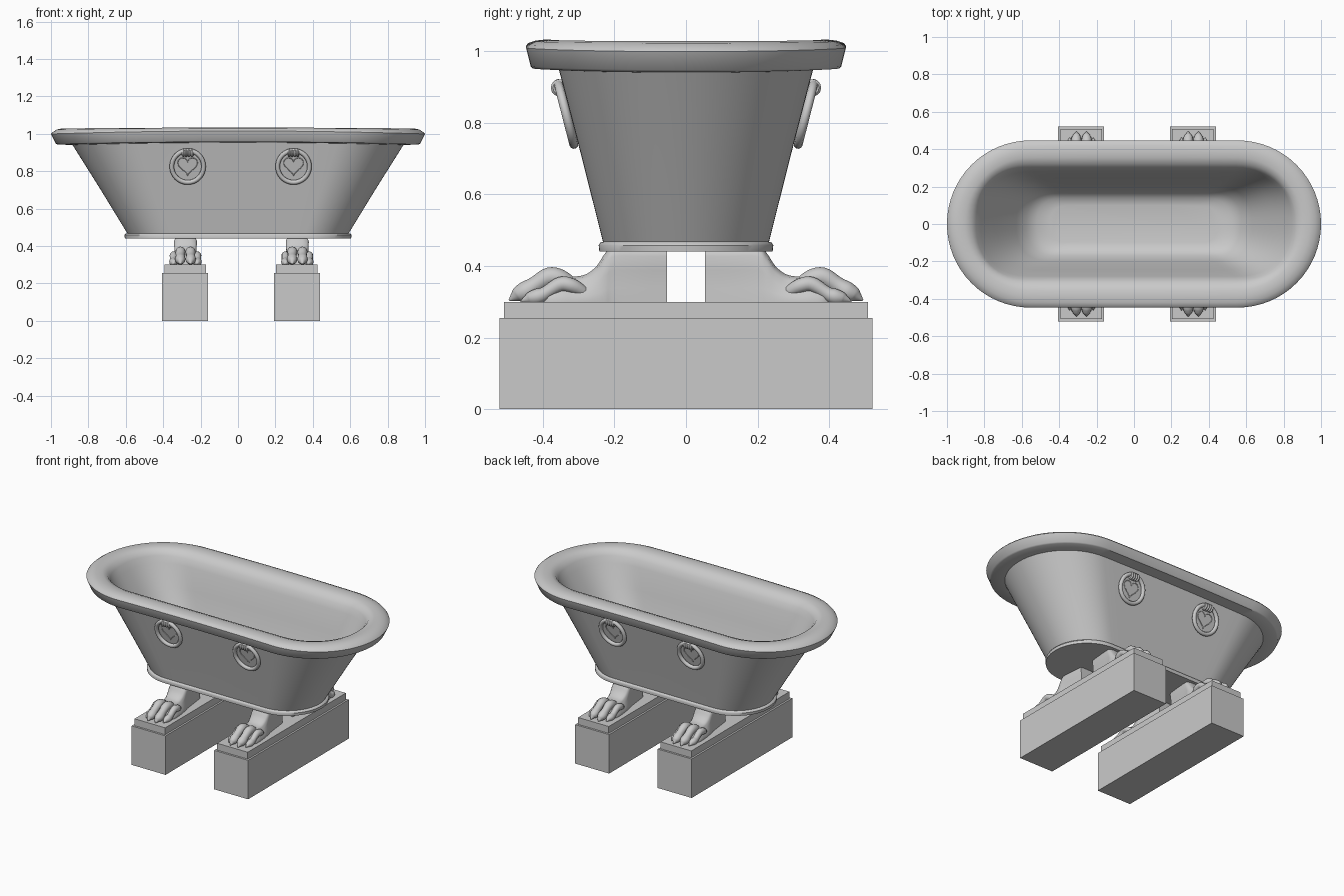
import bpy, bmesh, math
from mathutils import Vector

cube = bpy.data.objects.get("Cube")
if cube:
    bpy.data.objects.remove(cube)

stone = bpy.data.materials.new("grey stone")
stone.use_nodes = True
stone.diffuse_color = (0.59, 0.59, 0.59, 1)
stone.node_tree.nodes["Principled BSDF"].inputs["Base Color"].default_value = (0.59, 0.59, 0.59, 1)


def finish(name, bm, angle=35):
    """Turn a bmesh into a smooth-shaded stone object with sharp edges kept."""
    bmesh.ops.recalc_face_normals(bm, faces=bm.faces)
    mesh = bpy.data.meshes.new(name)
    bm.to_mesh(mesh)
    bm.free()
    mesh.materials.append(stone)
    for p in mesh.polygons:
        p.use_smooth = True
    mesh.set_sharp_from_angle(angle=math.radians(angle))
    obj = bpy.data.objects.new(name, mesh)
    bpy.context.collection.objects.link(obj)
    return obj


def loft(bm, sections, capped=True, cyclic=False):
    """Bridge equal-length closed sections with quads."""
    rows = [[bm.verts.new(p) for p in s] for s in sections]
    pairs = list(zip(rows, rows[1:]))
    if cyclic:
        pairs.append((rows[-1], rows[0]))
    for a, b in pairs:
        for i in range(len(a)):
            j = (i + 1) % len(a)
            bm.faces.new((a[i], a[j], b[j], b[i]))
    if capped and not cyclic:
        bm.faces.new(rows[0])
        bm.faces.new(rows[-1])


def smooth_path(keys, steps=5):
    """Catmull-Rom through tuples of any size."""
    out = []
    for i in range(len(keys) - 1):
        p0, p1 = keys[max(i - 1, 0)], keys[i]
        p2, p3 = keys[i + 1], keys[min(i + 2, len(keys) - 1)]
        for k in range(steps):
            t = k / steps
            out.append(tuple(
                b + t / 2 * (c - a + t * (2 * a - 5 * b + 4 * c - d + t * (3 * (b - c) + d - a)))
                for a, b, c, d in zip(p0, p1, p2, p3)))
    return out + [keys[-1]]


def tube(bm, path, sides=12, cyclic=False, side_axis=Vector((1, 0, 0))):
    """Round tube along (x, y, z, radius) points."""
    pts = [Vector(p[:3]) for p in path]
    n = len(pts)
    rings = []
    for i, p in enumerate(path):
        a = pts[i - 1] if cyclic or i else pts[0]
        b = pts[(i + 1) % n] if cyclic else pts[min(i + 1, n - 1)]
        d = (b - a).normalized()
        v = d.cross(side_axis).normalized()
        u = v.cross(d)
        rings.append([pts[i] + p[3] * (math.cos(t) * u + math.sin(t) * v)
                      for t in (2 * math.pi * k / sides for k in range(sides))])
    loft(bm, rings, cyclic=cyclic)


def stadium(a, b, z, droop=0.0, power=1.0, arc=32, straight=12):
    """Oblong outline with round ends; the ends may droop, and a low power squares them."""
    flat = a - b
    pts = []
    for s in (1, -1):
        for k in range(arc + 1):
            t = -math.pi / 2 + math.pi * k / arc
            c, d = max(0, math.cos(t)) ** power, math.copysign(abs(math.sin(t)) ** power, t)
            pts.append((s * (flat + b * c), s * b * d))
        for k in range(1, straight):
            pts.append((s * flat * (1 - 2 * k / straight), s * b))
    return [(x, y, z - droop * x * x) for x, y in pts]


# Tub: underside, foot band, flared wall, rolled rim and hollow basin
D = 0.016
tub_profile = [
    (0.595, 0.235, 0.44), (0.605, 0.242, 0.44), (0.607, 0.244, 0.458),
    (0.602, 0.24, 0.465), (0.592, 0.232, 0.468), (0.74, 0.293, 0.71),
    (0.885, 0.355, 0.953, D), (0.965, 0.428, 0.957, D), (0.975, 0.434, 0.963, D),
    (1.0, 0.447, 1.015, D), (0.993, 0.441, 1.023, D), (0.97, 0.42, 1.03, D / 2),
    (0.94, 0.392, 1.033, D / 3), (0.905, 0.355, 1.031, D / 4), (0.87, 0.322, 1.018, 0, 0.95),
    (0.845, 0.297, 0.99, 0, 0.88), (0.82, 0.28, 0.95, 0, 0.82), (0.735, 0.245, 0.82, 0, 0.8),
    (0.63, 0.2, 0.66, 0, 0.8), (0.575, 0.17, 0.59, 0, 0.8), (0.52, 0.14, 0.558, 0, 0.8),
    (0.45, 0.1, 0.547, 0, 0.8),
]
bm = bmesh.new()
loft(bm, [stadium(*p) for p in tub_profile])
finish("tub", bm, 40)


def box(name, x, hx, hy, z0, z1):
    bm = bmesh.new()
    loft(bm, [[(x + i * hx, j * hy, z) for i, j in ((-1, -1), (1, -1), (1, 1), (-1, 1))]
              for z in (z0, z1)])
    finish(name, bm)


def leg(name, x, s):
    """Deep leg slab that sweeps down into the back of the paw."""
    # distance out, top height, half width at the base, half width at the top
    keys = [(0.053, 0.46, 0.042, 0.05), (0.12, 0.46, 0.05, 0.058), (0.2, 0.46, 0.06, 0.064),
            (0.225, 0.437, 0.066, 0.064), (0.25, 0.4, 0.071, 0.06), (0.28, 0.377, 0.076, 0.056),
            (0.315, 0.371, 0.08, 0.056), (0.35, 0.377, 0.082, 0.055), (0.385, 0.365, 0.078, 0.05),
            (0.415, 0.33, 0.06, 0.04)]
    shape = [(-1, 0, 0), (-1, 0, 0.25), (-0.9, 0.5, 0.55), (-0.95, 1, 0.8), (-0.8, 1, 0.93),
             (-0.4, 1, 1)]
    shape += [(-u, m, h) for u, m, h in reversed(shape)]
    sections = []
    for d, top, base_w, top_w in smooth_path(keys):
        sections.append([(x + u * (base_w + m * (top_w - base_w)), s * d, 0.298 + h * (top - 0.298))
                         for u, m, h in shape])
    bm = bmesh.new()
    loft(bm, sections)
    finish(name, bm, 50)


def toes(name, x, s):
    """Four knuckled toes, each ending in a claw."""
    bm = bmesh.new()
    for side in (-1, 1):
        for off, back, drop, size in ((0.027, 0, 0, 1.08), (0.063, 0.033, 0.02, 0.85)):
            keys = [(off * 0.8, 0.315, 0.345, 0.018), (off, 0.35, 0.364, 0.024),
                    (off, 0.383, 0.369, 0.025), (off * 1.03, 0.42, 0.348, 0.022),
                    (off * 1.03, 0.447, 0.33, 0.026), (off, 0.468, 0.321, 0.021),
                    (off, 0.478, 0.315, 0.014), (off, 0.494, 0.304, 0.002)]
            tube(bm, [(x + side * px, s * (d - back), z - drop * min(1, (z - 0.3) / 0.04), r * size)
                      for px, d, z, r in smooth_path(keys, 4)])
    finish(name, bm, 60)


def wall_point(x, s, z, lift):
    """Point on the sloping long wall, lifted outward."""
    return (x, s * (0.232 + (z - 0.468) * 0.255 + lift), z)


def handle(label, x, s):
    # Hanging ring
    bm = bmesh.new()
    ring = []
    for k in range(48):
        t = 2 * math.pi * k / 48
        ring.append(wall_point(x + 0.085 * math.cos(t), s, 0.825 + 0.085 * math.sin(t), 0.012) + (0.0125,))
    tube(bm, ring, 10, True, Vector((0, -s, 0.255)).normalized())
    finish(label + "_ring", bm, 60)
    # Ribbed spool holding the ring, with its stem into the wall
    bm = bmesh.new()
    cx, cy, cz = wall_point(x, s, 0.898, 0.012)
    spool = [(cx - 0.03 + 0.06 * k / 32, cy, cz, 0.021 - 0.003 * math.cos(k * math.pi / 4))
             for k in range(33)]
    tube(bm, spool, 14, side_axis=Vector((0, 1, 0)))
    tube(bm, [(cx, cy - s * 0.04, cz, 0.018), (cx, cy, cz, 0.018)], 12)
    finish(label + "_spool", bm, 50)
    # Heart-shaped relief line on the wall inside the ring
    bm = bmesh.new()
    heart = []
    for k in range(40):
        t = 2 * math.pi * k / 40
        hx = 0.0033 * 16 * math.sin(t) ** 3
        hz = 0.0033 * (13 * math.cos(t) - 5 * math.cos(2 * t) - 2 * math.cos(3 * t) - math.cos(4 * t))
        heart.append(wall_point(x + hx, s, 0.832 + hz, 0) + (0.002,))
    tube(bm, heart, 6, True, Vector((0, -s, 0.255)).normalized())
    finish(label + "_heart_relief", bm, 60)


# Plinths, clawed legs and ring handles
for side, sx in (("right", -1), ("left", 1)):
    px = 0.016 + sx * 0.299
    box(side + "_plinth", px, 0.123, 0.521, 0, 0.255)
    box(side + "_plinth_step", px, 0.111, 0.508, 0.255, 0.30)
    for end, sy in (("front", -1), ("back", 1)):
        label = end + "_" + side
        leg(label + "_leg", px + 0.002, sy)
        toes(label + "_toes", px + 0.002, sy)
        handle(label, 0.014 + sx * 0.283, sy)
